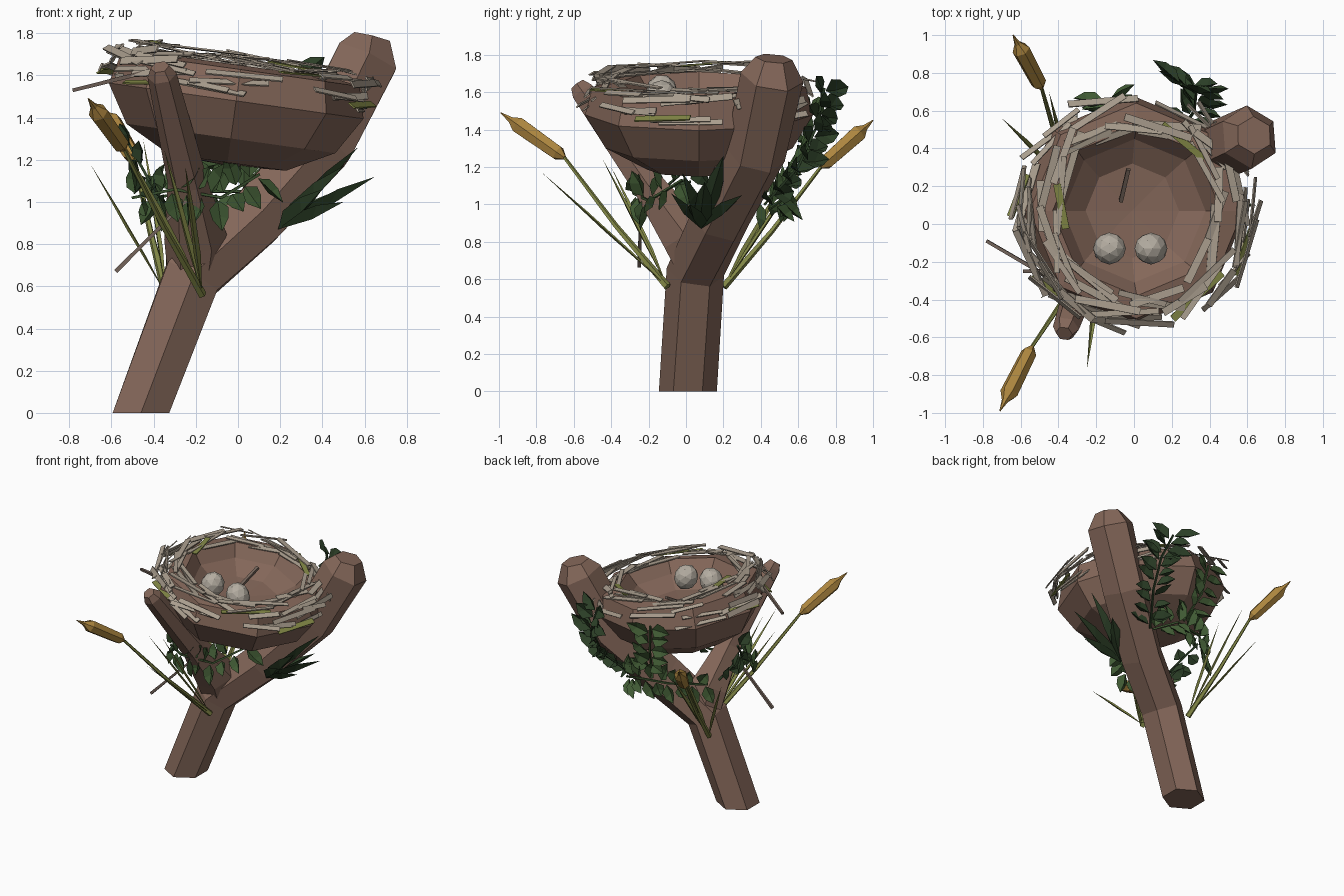
import bpy, bmesh, math, random
from mathutils import Vector, Matrix

random.seed(4)
if "Cube" in bpy.data.objects:
    bpy.data.objects.remove(bpy.data.objects["Cube"])


def material(name, *rgb):
    m = bpy.data.materials.new(name)
    m.use_nodes = True
    m.diffuse_color = (*rgb, 1)
    m.node_tree.nodes["Principled BSDF"].inputs["Base Color"].default_value = (*rgb, 1)
    return m


BARK = material("bark brown", 0.23, 0.135, 0.1)
STRAW = material("dry straw", 0.4, 0.34, 0.27)
OLIVE = material("olive stem", 0.22, 0.24, 0.06)
CATTAIL = material("cattail gold", 0.42, 0.24, 0.05)
DARK = material("dark leaf", 0.025, 0.05, 0.02)
GREEN = material("green leaf", 0.05, 0.1, 0.033)
EGG = material("speckled grey", 0.46, 0.42, 0.36)
TWIG = material("dead twig", 0.17, 0.125, 0.1)


def finish(bm, name, *mats):
    bmesh.ops.recalc_face_normals(bm, faces=bm.faces)
    mesh = bpy.data.meshes.new(name)
    bm.to_mesh(mesh)
    bm.free()
    for m in mats:
        mesh.materials.append(m)
    ob = bpy.data.objects.new(name, mesh)
    bpy.context.scene.collection.objects.link(ob)
    return ob


def tube(name, mat, pts, radii, sides=6, flat_start=False):
    """Faceted tube through points, one radius per point."""
    bm = bmesh.new()
    pts = [Vector(p) for p in pts]
    span = pts[-1] - pts[0]
    ref = Vector((1, 0, 0)) if abs(span.y) > abs(span.x) else Vector((0, 1, 0))
    rings = []
    for i, p in enumerate(pts):
        t = (pts[min(i + 1, len(pts) - 1)] - pts[max(i - 1, 0)]).normalized()
        if flat_start and i == 0:
            t = Vector((0, 0, 1))
        u = ref.cross(t).normalized()
        v = t.cross(u)
        ring = []
        for k in range(sides):
            a = math.tau * (k + 0.5) / sides
            ring.append(bm.verts.new(p + radii[i] * (u * math.cos(a) + v * math.sin(a))))
        rings.append(ring)
    for a, b in zip(rings, rings[1:]):
        for k in range(sides):
            j = (k + 1) % sides
            bm.faces.new((a[k], a[j], b[j], b[k]))
    bm.faces.new(rings[0])
    bm.faces.new(rings[-1])
    return finish(bm, name, mat)


# Trunk with its thick limb, and the thin front limb
tube("trunk_and_limb", BARK,
     [(-0.46, 0.01, 0), (-0.22, 0.05, 0.64), (0.08, 0.18, 0.92), (0.4, 0.37, 1.27),
      (0.61, 0.46, 1.68), (0.635, 0.47, 1.78)],
     [0.155, 0.155, 0.16, 0.165, 0.17, 0.1], flat_start=True)
tube("front_limb", BARK,
     [(-0.21, 0.08, 0.62), (-0.2, 0, 0.83), (-0.24, -0.2, 1.1), (-0.36, -0.55, 1.6),
      (-0.37, -0.58, 1.64)],
     [0.12, 0.15, 0.095, 0.07, 0.045])

# Nest bowl: eight-sided turned profile, tipped to one side
TILT = (Matrix.Translation((-0.02, 0.07, 1.4)) @ Matrix.Rotation(math.radians(8), 4, 'Y')
        @ Matrix.Translation((0, 0, -1.4)))
PROFILE = [(0, 1.17), (0.28, 1.185), (0.5, 1.3), (0.61, 1.48), (0.57, 1.63),
           (0.45, 1.65), (0.38, 1.56), (0.25, 1.48), (0, 1.46)]
bm = bmesh.new()
verts = [bm.verts.new((r, 0, z)) for r, z in PROFILE]
edges = [bm.edges.new(pair) for pair in zip(verts, verts[1:])]
bmesh.ops.spin(bm, geom=verts + edges, cent=(0, 0, 0), axis=(0, 0, 1),
               angle=math.tau, steps=8, use_merge=True)
bmesh.ops.remove_doubles(bm, verts=bm.verts, dist=0.001)
bm.transform(TILT)
finish(bm, "nest_bowl", BARK)


# Straws woven round the rim and hanging over the outside
def straw(bm, angle, r, z, length, yaw, pitch, roll, mat_index):
    m = (TILT @ Matrix.Rotation(angle, 4, 'Z') @ Matrix.Translation((r, 0, z))
         @ Matrix.Rotation(yaw, 4, 'Z') @ Matrix.Rotation(pitch, 4, 'X')
         @ Matrix.Rotation(roll, 4, 'Y')
         @ Matrix.Diagonal((random.uniform(0.028, 0.042), length, 0.008, 1)))
    made = bmesh.ops.create_cube(bm, size=1, matrix=m)["verts"]
    for f in {f for v in made for f in v.link_faces}:
        f.material_index = mat_index


rnd = random.uniform
bm = bmesh.new()
for i in range(44):
    straw(bm, math.tau * i / 44 + rnd(-0.1, 0.1), rnd(0.41, 0.56), rnd(1.645, 1.7),
          rnd(0.24, 0.42), rnd(-0.35, 0.35), rnd(-0.08, 0.08), rnd(-0.3, 0.3),
          1 if i % 15 == 7 else 0)
for i in range(46):
    front = -math.pi / 2 + rnd(-1.8, 1.8) if i % 2 else rnd(0, math.tau)
    straw(bm, front, rnd(0.56, 0.64), rnd(1.51, 1.66), rnd(0.2, 0.4),
          rnd(-0.25, 0.25), rnd(-0.15, 0.15), rnd(0.4, 1.3), 1 if i % 16 == 5 else 0)
finish(bm, "woven_straws", STRAW, OLIVE)

# Eggs lying in the bowl
for i, x in enumerate((-0.13, 0.09)):
    bm = bmesh.new()
    bmesh.ops.create_icosphere(bm, subdivisions=2, radius=0.085,
                               matrix=Matrix.Translation((x, -0.13, 1.6 - 0.03 * i))
                               @ Matrix.Rotation(0.4 - 0.8 * i, 4, 'Y')
                               @ Matrix.Diagonal((1, 1, 1.15, 1)))
    finish(bm, f"egg_{i + 1}", EGG)

# Loose twigs
tube("hanging_twig", TWIG, [(-0.58, -0.25, 0.67), (-0.2, -0.24, 1.05)], [0.014, 0.009], 4)
tube("stray_straw", TWIG, [(-0.78, -0.09, 1.53), (-0.42, -0.3, 1.62)], [0.012, 0.014], 4)
tube("bowl_twig", TWIG, [(-0.07, 0.12, 1.5), (-0.03, 0.29, 1.6)], [0.015, 0.015], 4)


# Cattails: stem plus a spindle head
def cattail(name, base, neck, tip):
    base, neck, tip = Vector(base), Vector(neck), Vector(tip)
    tube(name + "_stem", OLIVE, [base, base.lerp(neck, 0.5) - Vector((0, 0, 0.02)), neck],
         [0.022, 0.015, 0.01], 5)
    tube(name + "_head", CATTAIL, [neck.lerp(tip, f) for f in (0, 0.1, 0.72, 0.84, 1)],
         [0.012, 0.042, 0.048, 0.018, 0.003], 6)


FRONT_ROOT, BACK_ROOT = (-0.17, -0.1, 0.56), (-0.34, 0.2, 0.56)
cattail("front_cattail", FRONT_ROOT, (-0.54, -0.65, 1.25), (-0.71, -0.99, 1.49))
cattail("back_cattail", BACK_ROOT, (-0.49, 0.72, 1.2), (-0.64, 1.0, 1.45))


# Leaf: two folded halves along a midrib
def leaf(bm, base, tip, width, up):
    base, tip = Vector(base), Vector(tip)
    d = tip - base
    side = d.cross(Vector(up)).normalized()
    lift = side.cross(d).normalized() * width * 0.2
    mid = bm.verts.new(base + d * 0.5 - lift)
    b, t = bm.verts.new(base), bm.verts.new(tip)
    for s in (-1, 1):
        p = bm.verts.new(base + d * 0.3 + side * s * width * 0.5 + lift)
        q = bm.verts.new(base + d * 0.65 + side * s * width * 0.4 + lift)
        bm.faces.new((b, p, q, mid))
        bm.faces.new((mid, q, t))


def blades(name, mat, root, tips, width):
    bm = bmesh.new()
    for tip in tips:
        leaf(bm, root, tip, width, (0.2, 0.3, 1))
    finish(bm, name, mat)


# Reeds at the roots of the cattails
blades("front_reeds", OLIVE, FRONT_ROOT,
       [(-0.25, -0.77, 1.17), (-0.5, -0.4, 1.2), (-0.35, -0.45, 1.25)], 0.035)
blades("back_reeds", OLIVE, BACK_ROOT,
       [(-0.7, 0.56, 1.18), (-0.45, 0.7, 1.3), (-0.3, 0.6, 1.15)], 0.035)
# Pointed fan beside the thick limb
blades("limb_fan", DARK, (0.19, 0.08, 0.87),
       [(0.65, 0.1, 1.12), (0.57, 0.2, 1.26), (0.5, -0.02, 1.17), (0.46, 0.3, 1.05),
        (0.5, 0.02, 1.0), (0.4, -0.08, 1.06)], 0.1)


# Leafy vines: leaves alternate along a thin stem
def vine(name, mat, path, count, size):
    path = [Vector(p) for p in path]
    tube(name + "_stem", mat, path, [0.009] * len(path), 4)
    bm = bmesh.new()
    for i in range(count):
        f = (i + 0.5) / count * (len(path) - 1)
        k = int(f)
        p = path[k].lerp(path[k + 1], f - k)
        along = (path[k + 1] - path[k]).normalized()
        out = Vector((p.x, p.y - 0.05, 0)).normalized()
        side = along.cross(out).normalized() * (1 if i % 2 else -1)
        d = (side + along * rnd(0, 0.7) + out * rnd(-0.1, 0.6)).normalized()
        up = out + Vector((rnd(-0.5, 0.5), rnd(-0.5, 0.5), rnd(0, 0.7)))
        leaf(bm, p + d * 0.015, p + d * size * rnd(0.8, 1.25), size * 0.62, up)
    finish(bm, name + "_leaves", mat)


vine("front_vine", GREEN, [(-0.5, -0.12, 1.02), (-0.3, -0.28, 1.06), (-0.08, -0.2, 1.02),
                           (0.1, -0.02, 1.13)], 18, 0.15)
vine("left_vine", DARK, [(-0.3, 0.02, 0.92), (-0.42, -0.1, 1.1), (-0.52, 0.1, 1.28)], 8, 0.15)
vine("back_vine", GREEN, [(0.2, 0.45, 0.98), (0.05, 0.55, 1.05), (-0.2, 0.5, 1.05),
                          (-0.4, 0.3, 1.02)], 18, 0.15)
vine("limb_vine", DARK, [(0.2, 0.42, 1.0), (0.32, 0.6, 1.2), (0.33, 0.7, 1.42),
                         (0.25, 0.74, 1.62)], 20, 0.17)
vine("rim_vine", GREEN, [(-0.05, 0.5, 1.12), (-0.12, 0.62, 1.32), (-0.15, 0.66, 1.55)], 10, 0.16)
